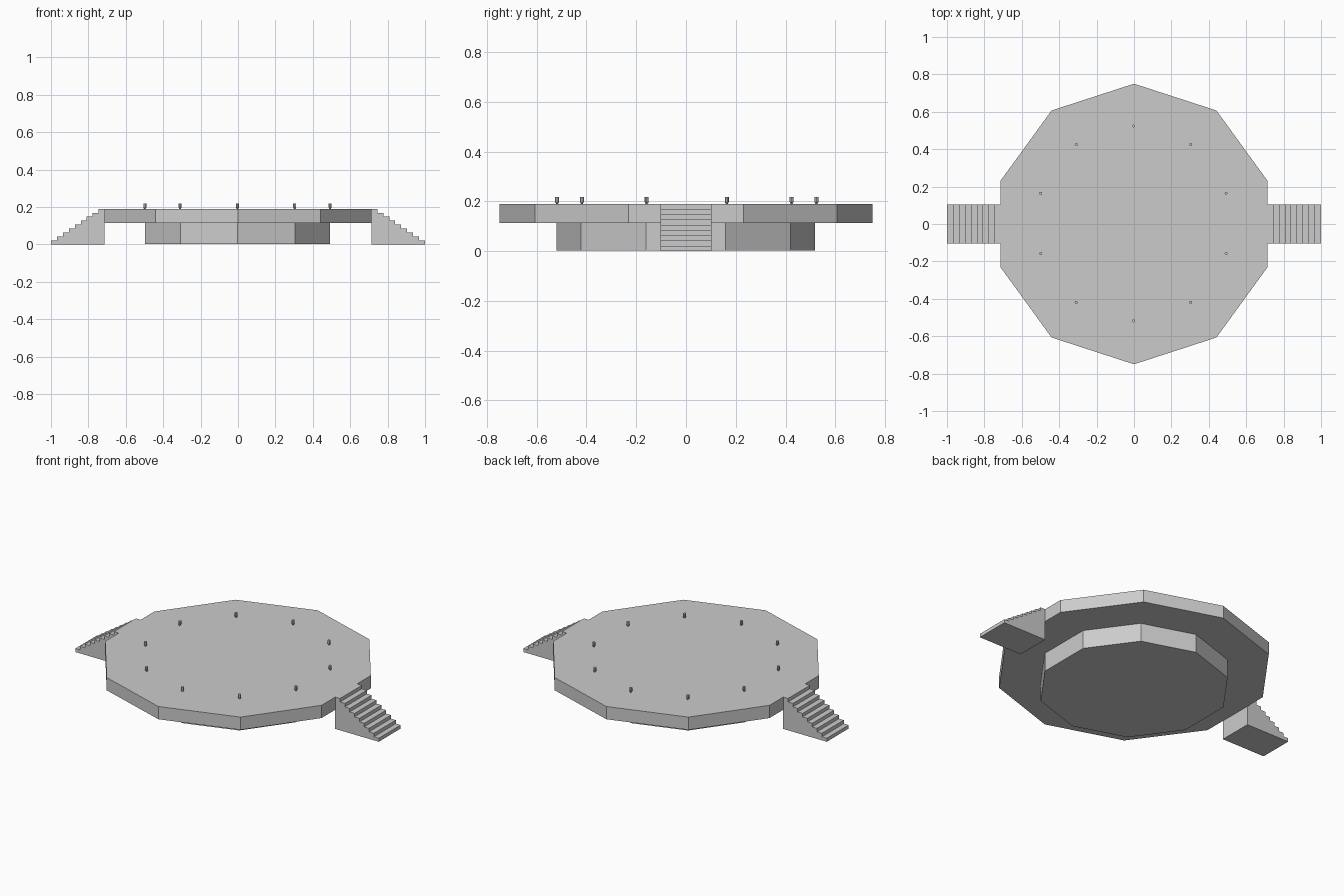
import bpy, bmesh
from math import sin, cos, pi

if "Cube" in bpy.data.objects:
    bpy.data.objects.remove(bpy.data.objects["Cube"])


def make_object(name, bm):
    bmesh.ops.recalc_face_normals(bm, faces=bm.faces)
    me = bpy.data.meshes.new(name)
    bm.to_mesh(me)
    bm.free()
    ob = bpy.data.objects.new(name, me)
    bpy.context.collection.objects.link(ob)
    return ob


def stack(name, sides, rings, centre=(0, 0)):
    """Closed faceted solid from (radius, z) rings, one corner pointing to +y."""
    bm = bmesh.new()
    loops = [[bm.verts.new((centre[0] + r * sin(2 * pi * i / sides),
                            centre[1] + r * cos(2 * pi * i / sides), z))
              for i in range(sides)] for r, z in rings]
    for a, b in zip(loops, loops[1:]):
        for i in range(sides):
            j = (i + 1) % sides
            bm.faces.new((a[i], a[j], b[j], b[i]))
    bm.faces.new(loops[0])
    bm.faces.new(loops[-1])
    return make_object(name, bm)


def stairs(name, side):
    """Stepped side profile extruded across the width."""
    x_in, x_out, top, n, half = 0.713, 1.0, 0.19, 9, 0.103
    run, rise = (x_out - x_in) / n, top / n
    pts = [(x_in, 0), (x_out, 0)]
    for i in range(n):
        x = x_out - i * run
        pts += [(x, (i + 1) * rise), (x - run, (i + 1) * rise)]
    bm = bmesh.new()
    face = bm.faces.new([bm.verts.new((side * x, -half, z)) for x, z in pts])
    ext = bmesh.ops.extrude_face_region(bm, geom=[face])
    moved = [v for v in ext["geom"] if isinstance(v, bmesh.types.BMVert)]
    bmesh.ops.translate(bm, verts=moved, vec=(0, 2 * half, 0))
    return make_object(name, bm)


# ten-sided deck on a smaller ten-sided base
stack("base", 10, [(0.52, 0.003), (0.52, 0.114)], (-0.002, -0.001))
stack("deck", 10, [(0.75, 0.114), (0.75, 0.19)])

# stairs at both ends
stairs("stairs_right", 1)
stairs("stairs_left", -1)

# ring of small studs with tapered feet
for k in range(10):
    a = 2 * pi * k / 10
    c = (0.521 * sin(a) - 0.003, 0.521 * cos(a) + 0.003)
    stack(f"stud_{k + 1}", 8, [(0.003, 0.189), (0.008, 0.197), (0.008, 0.218)], c)
